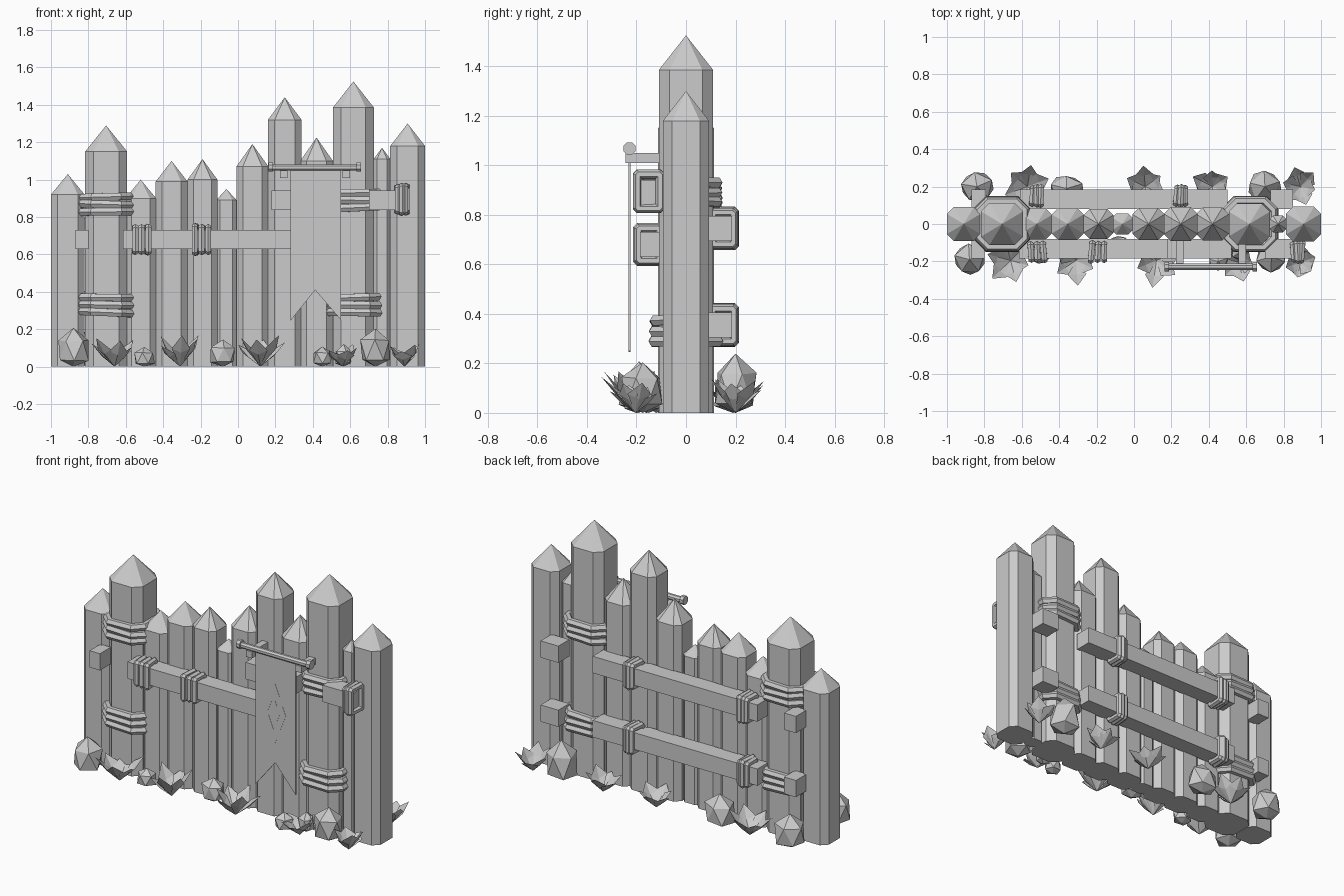
import bpy, bmesh, math, random
from mathutils import Vector

if "Cube" in bpy.data.objects:
    bpy.data.objects.remove(bpy.data.objects["Cube"])

random.seed(4)


def material(name, rgb):
    m = bpy.data.materials.new(name)
    m.diffuse_color = (*rgb, 1)
    m.use_nodes = True
    m.node_tree.nodes["Principled BSDF"].inputs["Base Color"].default_value = m.diffuse_color
    return m


GREY = material("plain grey", (0.6, 0.6, 0.6))


def finish(name, bm, recalc=True):
    if recalc:
        bmesh.ops.recalc_face_normals(bm, faces=bm.faces)
    me = bpy.data.meshes.new(name)
    bm.to_mesh(me)
    bm.free()
    me.materials.append(GREY)
    ob = bpy.data.objects.new(name, me)
    bpy.context.collection.objects.link(ob)
    return ob


def chamfered(hu, hv, c):
    return [(hu, -hv + c), (hu, hv - c), (hu - c, hv), (-hu + c, hv),
            (-hu, hv - c), (-hu, -hv + c), (-hu + c, -hv), (hu - c, -hv)]


def box(name, x0, x1, y0, y1, z0, z1):
    bm = bmesh.new()
    bmesh.ops.create_cube(bm, size=1)
    for v in bm.verts:
        v.co = ((x0 + x1) / 2 + v.co.x * (x1 - x0), (y0 + y1) / 2 + v.co.y * (y1 - y0),
                (z0 + z1) / 2 + v.co.z * (z1 - z0))
    return finish(name, bm)


def post(name, x, w, shoulder, tip):
    bm = bmesh.new()
    ring = chamfered(w / 2, w / 2, w * 0.2)
    lo = [bm.verts.new((x + u, v, 0)) for u, v in ring]
    hi = [bm.verts.new((x + u, v, shoulder)) for u, v in ring]
    top = bm.verts.new((x, 0, tip))
    bm.faces.new(lo[::-1])
    for i in range(8):
        j = (i + 1) % 8
        bm.faces.new((lo[i], lo[j], hi[j], hi[i]))
        bm.faces.new((hi[i], hi[j], top))
    finish(name, bm)


def wrap(name, centre, U, V, N, hu, hv, c, r, step, tilt):
    """Three rope loops in the plane U,V, stacked along N."""
    bm = bmesh.new()
    U, V, N, centre = Vector(U), Vector(V), Vector(N), Vector(centre)
    for k in (-1, 0, 1):
        slope = tilt * random.uniform(-1, 1)
        g = random.uniform(-0.004, 0.004)
        pts = [Vector(p) for p in chamfered(hu + g, hv + g, c)]
        rings = []
        for i, p in enumerate(pts):
            d0 = (p - pts[i - 1]).normalized()
            d1 = (pts[(i + 1) % 8] - p).normalized()
            m = Vector((d0.y + d1.y, -d0.x - d1.x)).normalized() * 1.08
            ring = []
            for s in range(6):
                t = math.tau * s / 6
                q = p + m * r * math.cos(t)
                n = k * step + r * math.sin(t) + slope * p.x
                ring.append(bm.verts.new(centre + U * q.x + V * q.y + N * n))
            rings.append(ring)
        for i in range(8):
            a, b = rings[i], rings[(i + 1) % 8]
            for s in range(6):
                e = (s + 1) % 6
                bm.faces.new((a[s], b[s], b[e], a[e]))
    finish(name, bm)


def prism(name, outline, y0, y1, hole=None):
    """Flat plate in x,z; with a hole outline it becomes a ring."""
    bm = bmesh.new()
    n = len(outline)
    rows = [[bm.verts.new((x, y, z)) for x, z in o]
            for o in ([outline, hole] if hole else [outline]) for y in (y0, y1)]
    for k in range(0, len(rows), 2):
        for i in range(n):
            j = (i + 1) % n
            bm.faces.new((rows[k][i], rows[k][j], rows[k + 1][j], rows[k + 1][i]))
    for s in (0, 1):
        if hole:
            for i in range(n):
                j = (i + 1) % n
                bm.faces.new((rows[s][i], rows[s][j], rows[s + 2][j], rows[s + 2][i]))
        else:
            bm.faces.new(rows[s])
    finish(name, bm)


def rod(name, x0, x1, y, z, r):
    ring = [(r * math.cos(math.tau * (i + .5) / 8), r * math.sin(math.tau * (i + .5) / 8)) for i in range(8)]
    bm = bmesh.new()
    a = [bm.verts.new((x0, y + u, z + v)) for u, v in ring]
    b = [bm.verts.new((x1, y + u, z + v)) for u, v in ring]
    bm.faces.new(a)
    bm.faces.new(b)
    for i in range(8):
        j = (i + 1) % 8
        bm.faces.new((a[i], a[j], b[j], b[i]))
    finish(name, bm)


def rock(name, x, y, w, d, h):
    bm = bmesh.new()
    bmesh.ops.create_icosphere(bm, subdivisions=1, radius=1)
    a = random.uniform(0, 6)
    for v in bm.verts:
        p = v.co * random.uniform(0.98, 1.14)
        px, py = p.x * math.cos(a) - p.y * math.sin(a), p.x * math.sin(a) + p.y * math.cos(a)
        v.co = (x + px * w / 2, y + py * d / 2, max(0, h * (0.42 + 0.54 * p.z)))
    finish(name, bm)


def plant(name, x, y, r, h):
    bm = bmesh.new()
    turn = random.uniform(0, 1)
    for i in range(6):
        a = math.tau * i / 6 + turn
        R, H = r * random.uniform(0.75, 1.1), h * random.uniform(0.65, 1.05)
        out, side = Vector((math.cos(a), math.sin(a), 0)), Vector((-math.sin(a), math.cos(a), 0))
        o = Vector((x, y, 0))
        mid = o + out * R * 0.55 + Vector((0, 0, H * 0.45))
        lift = Vector((0, 0, 0.022))
        base, tip, m, l, rt = [bm.verts.new(p) for p in (
            o, o + out * R + Vector((0, 0, H)), mid,
            mid + side * 0.05 + lift, mid - side * 0.05 + lift)]
        for f in ((base, m, l), (base, rt, m), (m, tip, l), (m, rt, tip)):
            bm.faces.new(f[::-1])
    finish(name, bm, recalc=False)


# Sharpened posts: x, width, shoulder height, tip height
for i, p in enumerate([
        (-.91, .18, .92, 1.03), (-.705, .225, 1.15, 1.29), (-.52, .165, .90, 1.0),
        (-.355, .17, .99, 1.10), (-.19, .16, 1.0, 1.11), (-.062, .11, .89, .95),
        (.077, .172, 1.07, 1.19), (.25, .18, 1.32, 1.44), (.42, .175, 1.10, 1.225),
        (.617, .22, 1.385, 1.525), (.77, .09, 1.11, 1.17), (.907, .186, 1.18, 1.30)]):
    post(f"post_{i + 1}", *p)

# Rails, interrupted at the two thick posts: x0, x1, side, centre height
for i, (x0, x1, s, z) in enumerate([
        (-.87, -.80, -1, .68), (-.615, .36, -1, .68), (.18, .52, -1, .89), (.70, .90, -1, .89),
        (-.87, -.79, 1, .745), (-.61, .50, 1, .745), (.73, .85, 1, .745),
        (-.87, -.79, 1, .355), (-.61, .50, 1, .355), (.73, .85, 1, .355)]):
    ys = sorted((s * .08, s * .185))
    box(f"rail_{i + 1}", x0, x1, *ys, z - .051, z + .051)

# Rope lashings around rails: x, side, height, strand spacing
for i, (x, s, z, step) in enumerate([
        (-.517, -1, .68, .034), (-.193, -1, .68, .034), (.875, -1, .895, .022),
        (-.52, 1, .745, .022), (.25, 1, .745, .022), (-.52, 1, .355, .022), (.25, 1, .355, .022)]):
    wrap(f"rail_rope_{i + 1}", (x, s * .15, z), (0, 1, 0), (0, 0, 1), (1, 0, 0),
         .043, .067, .006, .018, step, .12)

# Rope lashings around the thick posts
for i, (x, z) in enumerate([(-.705, .868), (-.705, .33), (.622, .89), (.622, .33)]):
    wrap(f"post_rope_{i + 1}", (x, 0, z), (1, 0, 0), (0, 1, 0), (0, 0, 1),
         .126, .126, .05, .023, .04, .05)

# Banner with rod, brackets and emblem
for i, x in enumerate((.245, .578)):
    box(f"banner_bracket_{i + 1}", x - .02, x + .02, -.245, -.08, 1.01, 1.05)
rod("banner_rod", .18, .64, -.228, 1.065, .018)
for i, x in enumerate((.175, .645)):
    rod(f"rod_knob_{i + 1}", x - .012, x + .012, -.228, 1.068, .027)
prism("banner", [(.28, 1.06), (.28, .245), (.413, .41), (.55, .25), (.55, 1.06)],
      -.232, -.225)


def diamond(k):
    return [(.413, .71 + .18 * k), (.413 + .072 * k, .71), (.413, .71 - .18 * k), (.413 - .072 * k, .71)]


prism("emblem_frame", diamond(1), -.2328, -.231, hole=diamond(.72))
prism("emblem_centre", diamond(.42), -.2328, -.231)

# Stones at the foot: x, y, width, depth, height
for i, r in enumerate([
        (-.88, -.19, .17, .17, .205), (-.50, -.16, .11, .11, .11), (-.08, -.12, .14, .12, .15),
        (.45, -.2, .11, .10, .11), (.735, -.175, .17, .17, .21), (.565, -.15, .09, .09, .12),
        (-.84, .2, .18, .16, .20), (-.36, .19, .18, .15, .19), (.70, .2, .19, .17, .235)]):
    rock(f"rock_{i + 1}", *r)

# Leafy plants at the foot: x, y, radius, height
for i, p in enumerate([
        (-.66, -.195, .13, .16), (-.31, -.195, .13, .17), (.12, -.195, .14, .17),
        (.56, -.205, .10, .12), (.89, -.205, .09, .12),
        (-.57, .20, .12, .14), (.06, .20, .11, .14), (.42, .20, .11, .13), (.89, .20, .10, .13)]):
    plant(f"plant_{i + 1}", *p)
